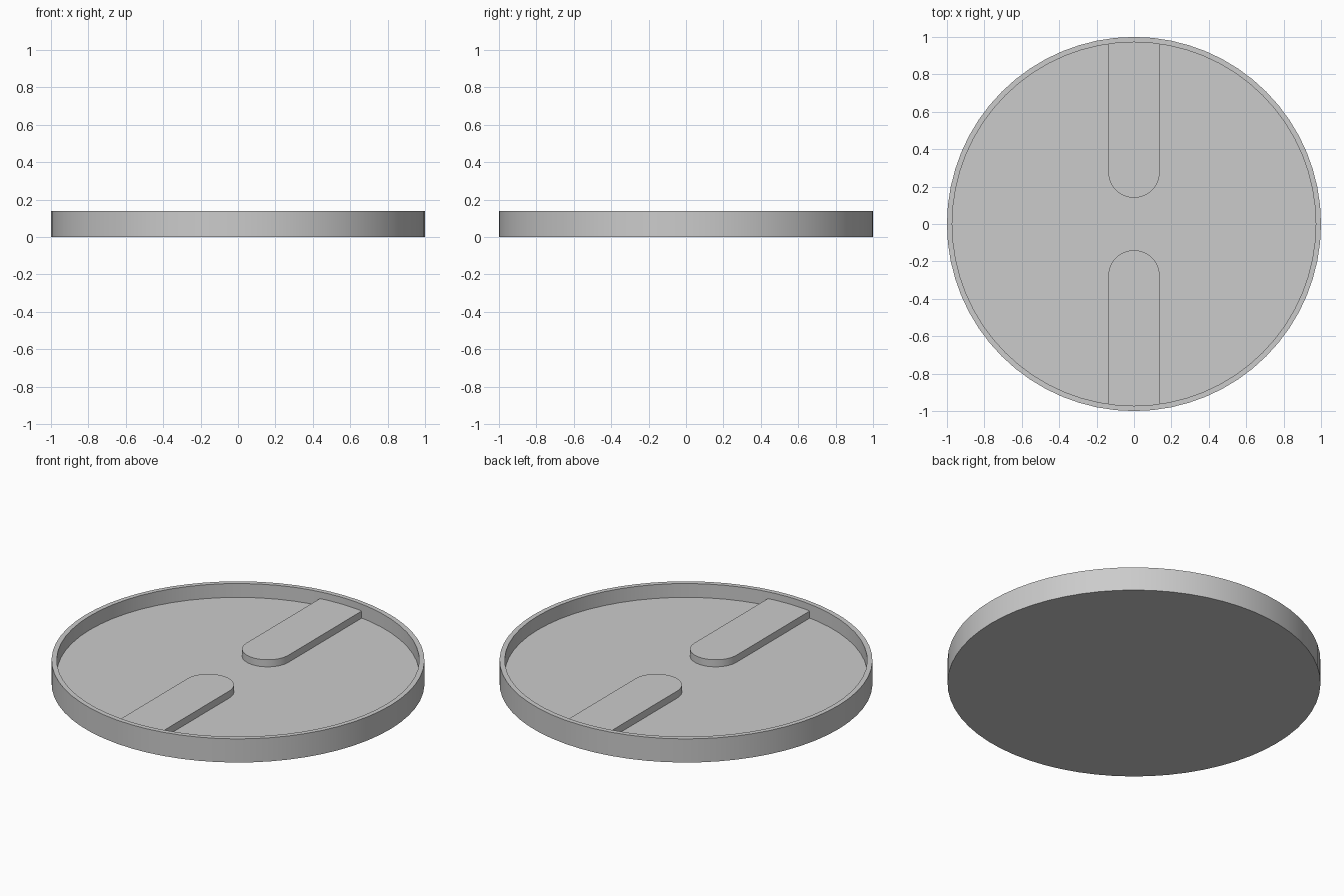
import bpy, bmesh
from math import pi, sin, cos, asin

cube = bpy.data.objects.get("Cube")
if cube:
    bpy.data.objects.remove(cube, do_unlink=True)

SEGMENTS = 64
RADIUS, INNER = 1.0, 0.972
HEIGHT, FLOOR, RAIL_TOP = 0.14, 0.058, 0.10
RAIL_HALF, RAIL_TIP = 0.137, 0.14

grey = bpy.data.materials.new("plain grey")
grey.use_nodes = True
colour = (0.6, 0.6, 0.6, 1)
grey.diffuse_color = colour
grey.node_tree.nodes["Principled BSDF"].inputs["Base Color"].default_value = colour


def finish(name, bm):
    bmesh.ops.recalc_face_normals(bm, faces=bm.faces)
    mesh = bpy.data.meshes.new(name)
    bm.to_mesh(mesh)
    bm.free()
    mesh.materials.append(grey)
    obj = bpy.data.objects.new(name, mesh)
    bpy.context.collection.objects.link(obj)
    bpy.ops.object.select_all(action='DESELECT')
    bpy.context.view_layer.objects.active = obj
    obj.select_set(True)
    bpy.ops.object.shade_smooth_by_angle(angle=pi / 6)
    return obj


# Round tray: rings joined from the underside, over the rim, down to the floor
bm = bmesh.new()
rings = []
for r, z in ((RADIUS, 0), (RADIUS, HEIGHT), (INNER, HEIGHT), (INNER, FLOOR)):
    rings.append([bm.verts.new((r * cos(2 * pi * i / SEGMENTS),
                                r * sin(2 * pi * i / SEGMENTS), z))
                  for i in range(SEGMENTS)])
for low, high in zip(rings, rings[1:]):
    for i in range(SEGMENTS):
        j = (i + 1) % SEGMENTS
        bm.faces.new((low[i], low[j], high[j], high[i]))
bm.faces.new(rings[0])
bm.faces.new(rings[-1])
finish("round_tray", bm)


# Raised rails: rounded toward the middle, curved to meet the wall outside
def rail(name, side):
    bm = bmesh.new()
    reach = INNER + 0.005
    spread = asin(RAIL_HALF / reach)
    outline = []
    for i in range(25):
        a = pi + pi * i / 24
        outline.append((RAIL_HALF * cos(a), RAIL_TIP + RAIL_HALF * (1 + sin(a))))
    for i in range(7):
        a = spread * (1 - i / 3)
        outline.append((reach * sin(a), reach * cos(a)))
    base = bm.faces.new([bm.verts.new((x * side, y * side, FLOOR - 0.01))
                         for x, y in outline])
    top = bmesh.ops.extrude_face_region(bm, geom=[base])["geom"]
    for v in top:
        if isinstance(v, bmesh.types.BMVert):
            v.co.z = RAIL_TOP
    finish(name, bm)


rail("back_rail", 1)
rail("front_rail", -1)
